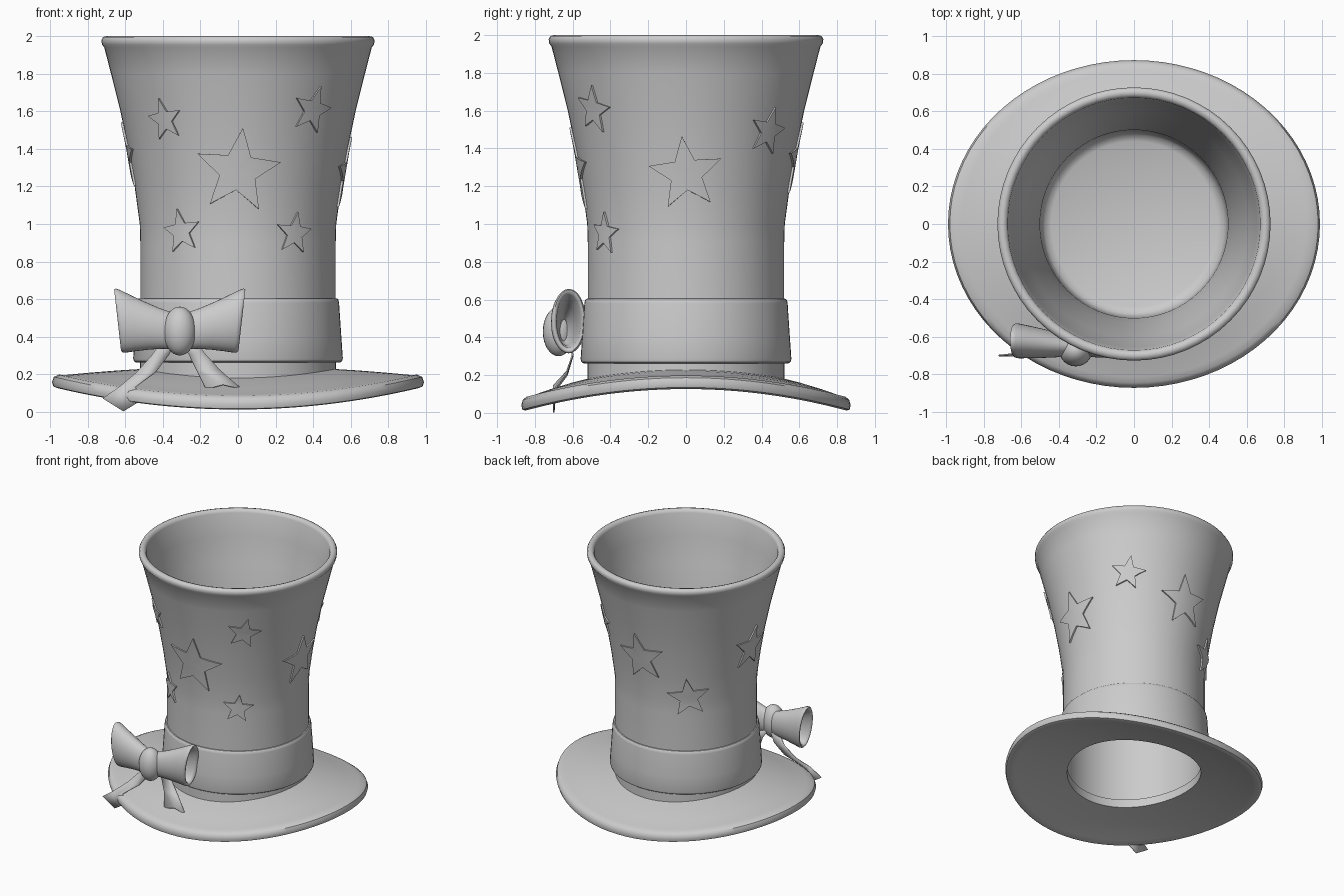
import bpy, bmesh
from math import sin, cos, pi, radians
from mathutils import Vector

cube = bpy.data.objects.get("Cube")
if cube:
    bpy.data.objects.remove(cube)

grey = bpy.data.materials.new("felt_grey")
grey.use_nodes = True
grey.diffuse_color = (0.6, 0.6, 0.6, 1)
grey.node_tree.nodes["Principled BSDF"].inputs["Base Color"].default_value = (0.6, 0.6, 0.6, 1)


def finish(name, bm, angle=40):
    bmesh.ops.recalc_face_normals(bm, faces=bm.faces)
    mesh = bpy.data.meshes.new(name)
    bm.to_mesh(mesh)
    bm.free()
    mesh.materials.append(grey)
    obj = bpy.data.objects.new(name, mesh)
    bpy.context.collection.objects.link(obj)
    bpy.ops.object.select_all(action='DESELECT')
    obj.select_set(True)
    bpy.context.view_layer.objects.active = obj
    bpy.ops.object.shade_smooth_by_angle(angle=radians(angle))
    return obj


def sweep(name, profile, place, closed=True, segments=64, angle=40):
    """Sweep a profile round a circle; place(a, b, angle) gives each point."""
    bm = bmesh.new()
    rings = [[bm.verts.new(place(a, b, 2 * pi * i / segments)) for i in range(segments)]
             for a, b in profile]
    pairs = list(zip(rings, rings[1:])) + ([(rings[-1], rings[0])] if closed else [])
    for low, high in pairs:
        for i in range(segments):
            j = (i + 1) % segments
            bm.faces.new((low[i], low[j], high[j], high[i]))
    bmesh.ops.remove_doubles(bm, verts=bm.verts, dist=1e-5)
    return finish(name, bm, angle)


def lathe(r, z, t):
    return (r * cos(t), r * sin(t), z)


# Crown: open tube that flares to a rolled rim, with a dished floor inside
WALL = [(0.522, 0.17), (0.52, 0.6), (0.52, 0.9), (0.523, 1.0), (0.55, 1.2),
        (0.584, 1.4), (0.626, 1.6), (0.676, 1.8), (0.712, 1.94)]
under = [(0, 0.76), (0.505, 0.76), (0.505, 0.17)]
lip = [(0.724, 1.955), (0.727, 1.978), (0.718, 1.995), (0.70, 2.0), (0.682, 1.995), (0.672, 1.975)]
inside = [(r - 0.022, z) for r, z in reversed(WALL[2:-1])]
floor = [(0.492, 0.84), (0.475, 0.805), (0.44, 0.79), (0, 0.77)]
sweep("crown", under + WALL + lip + inside + floor, lathe, closed=False, angle=65)

# Hat band
sweep("hat_band", [(0.515, 0.262), (0.542, 0.262), (0.554, 0.27), (0.558, 0.285), (0.55, 0.4),
                   (0.538, 0.58), (0.535, 0.595), (0.528, 0.604), (0.515, 0.605)], lathe)


# Brim: oval plate bent into a saddle, with a rounded edge
def brim_point(s, dz, t):
    x = (0.49 + 0.5 * s) * cos(t)
    y = (0.49 + 0.382 * s) * sin(t)
    return (x, y, 0.243 - 0.228 * y * y - 0.055 * x * x + dz)


sweep("brim", [(0, 0), (0.3, 0), (0.6, 0), (0.85, 0), (0.93, 0.005), (0.98, -0.004),
               (1, -0.03), (0.985, -0.055), (0.94, -0.066), (0.85, -0.066), (0.6, -0.066),
               (0.3, -0.066), (0, -0.066)], brim_point, segments=80)


# Stars: thin plates wrapped on the crown
def wall_radius(z):
    for (r0, z0), (r1, z1) in zip(WALL, WALL[1:]):
        if z <= z1:
            return r0 + (r1 - r0) * (z - z0) / (z1 - z0)
    return WALL[-1][0]


def star(name, azimuth, height, size, tilt):
    bm = bmesh.new()
    centre = bm.verts.new((0, 0, 0))
    rim = []
    for k in range(10):
        r = size * (0.43 if k % 2 else 1)
        a = radians(tilt) + k * pi / 5
        rim.append(bm.verts.new((r * cos(a), r * sin(a), 0)))
    for k in range(10):
        bm.faces.new((centre, rim[k], rim[(k + 1) % 10]))
    bmesh.ops.subdivide_edges(bm, edges=bm.edges, cuts=3, use_grid_fill=True)
    for v in bm.verts:
        u, z = v.co.x, height + v.co.y
        t = radians(azimuth) + u / wall_radius(height)
        v.co = lathe(wall_radius(z) + 0.011, z, t)
    back = bmesh.ops.extrude_face_region(bm, geom=bm.faces[:], use_keep_orig=True)
    for v in back["geom"]:
        if isinstance(v, bmesh.types.BMVert):
            v.co -= Vector((v.co.x, v.co.y, 0)).normalized() * 0.02
    finish(name, bm)


STARS = [("front_star", 270, 1.28, 0.232, 84), ("left_star", 0, 1.265, 0.2, 96),
         ("back_star", 90, 1.34, 0.2, 98), ("right_star", 180, 1.36, 0.18, 84),
         ("upper_front_right_star", 231, 1.555, 0.115, 98),
         ("upper_front_left_star", 309, 1.605, 0.13, 78),
         ("lower_front_right_star", 235, 0.96, 0.12, 98),
         ("lower_front_left_star", 305, 0.95, 0.115, 84),
         ("upper_back_left_star", 46, 1.49, 0.13, 80),
         ("lower_back_right_star", 127, 1.04, 0.16, 96)]
for s in STARS:
    star(*s)

# Bow knot
bm = bmesh.new()
bmesh.ops.create_uvsphere(bm, u_segments=24, v_segments=16, radius=1)
for v in bm.verts:
    v.co = Vector((-0.31 + 0.087 * v.co.x, -0.675 + 0.083 * v.co.y, 0.43 + 0.13 * v.co.z))
finish("bow_knot", bm, 180)


# Bow loops: hollow trumpets opening away from the knot
def bow_loop(name, side):
    def place(s, inset, t):
        half = 0.095 + 0.08 * s ** 1.3 - inset
        depth = 0.05 + 0.045 * s ** 0.7 - inset
        mid = 0.43 + 0.057 * s
        x = 0.03 + 0.295 * s + 0.018 * s * sin(t)
        return (-0.31 + side * x, -0.65 + 0.03 * s + depth * cos(t), mid + half * sin(t))
    outer = [(0, 0), (0.25, 0), (0.5, 0), (0.75, 0), (0.93, 0), (0.99, 0.004), (1.02, 0.014)]
    inner = [(1.01, 0.024), (0.96, 0.03), (0.6, 0.03), (0.3, 0.03), (0.15, 0.045)]
    sweep(name, outer + inner, place, segments=32, angle=60)


bow_loop("bow_loop_right", -1)
bow_loop("bow_loop_left", 1)


# Ribbon tails: rows of left edge, middle, right edge in x and z, with depth y
def tail(name, rows):
    bm = bmesh.new()
    grid = [[bm.verts.new((x, y, z)) for x, z in pts] for y, pts in rows]
    for a, b in zip(grid, grid[1:]):
        for k in range(2):
            bm.faces.new((a[k], a[k + 1], b[k + 1], b[k]))
    obj = finish(name, bm, 60)
    solid = obj.modifiers.new("thickness", 'SOLIDIFY')
    solid.thickness = 0.008
    solid.offset = 0


tail("ribbon_tail_right", [
    (-0.62, [(-0.39, 0.4), (-0.35, 0.4), (-0.31, 0.4)]),
    (-0.60, [(-0.46, 0.3), (-0.415, 0.3), (-0.37, 0.3)]),
    (-0.63, [(-0.54, 0.21), (-0.49, 0.2), (-0.44, 0.21)]),
    (-0.69, [(-0.63, 0.135), (-0.585, 0.12), (-0.55, 0.13)]),
    (-0.70, [(-0.72, 0.072), (-0.61, 0.003), (-0.485, 0.08)])])
tail("ribbon_tail_left", [
    (-0.62, [(-0.32, 0.4), (-0.28, 0.4), (-0.24, 0.4)]),
    (-0.60, [(-0.265, 0.31), (-0.22, 0.31), (-0.175, 0.31)]),
    (-0.63, [(-0.22, 0.22), (-0.16, 0.22), (-0.095, 0.22)]),
    (-0.70, [(-0.17, 0.12), (-0.08, 0.145), (0.02, 0.12)])])
